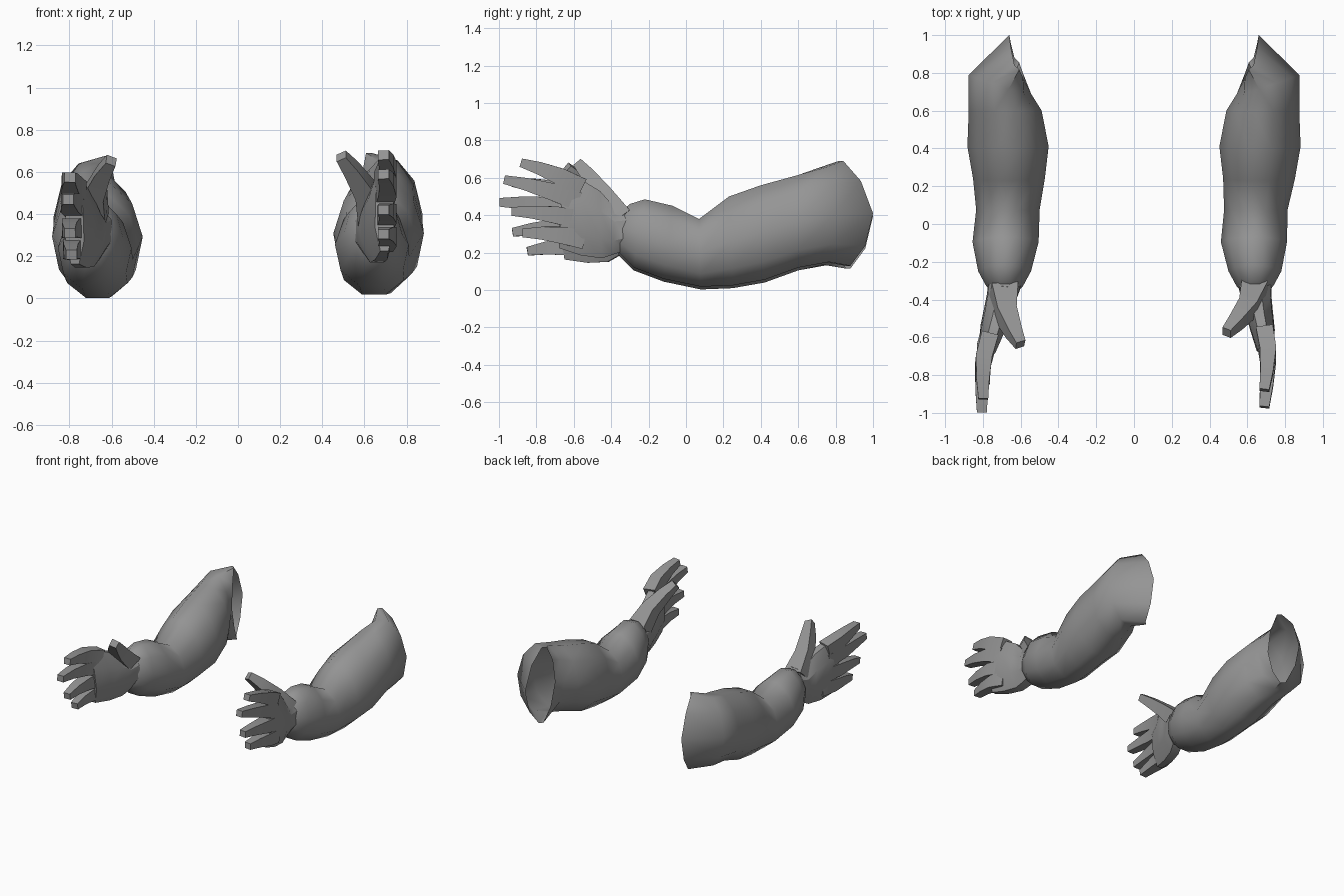
import bpy, bmesh, math
from mathutils import Vector, Matrix

if "Cube" in bpy.data.objects:
    bpy.data.objects.remove(bpy.data.objects["Cube"])

skin = bpy.data.materials.new("plain_grey")
skin.diffuse_color = (0.3, 0.3, 0.3, 1)
skin.use_nodes = True
skin.node_tree.nodes["Principled BSDF"].inputs["Base Color"].default_value = skin.diffuse_color


def section(yt, zt, yb, zb, cx, w, n, start, skew=0.0):
    """Egg-shaped ring spanning a top point and a bottom point."""
    angles = [2 * math.pi * (i + start) / n for i in range(n)]
    peak = max(math.sin(a) for a in angles)
    pts = []
    for a in angles:
        c, s = math.cos(a), math.sin(a) / peak
        t = (s + 1) / 2
        pts.append(Vector((cx + w * c * (1 - 0.08 * s) * (1.04 if start else 1),
                           yb + (yt - yb) * t + skew * c,
                           zb + (zt - zb) * t)))
    return pts


def tube_rings(path):
    """Square rings along a path of (x, y, z, half width, half height)."""
    rings = []
    for i, (x, y, z, w, h) in enumerate(path):
        p = Vector(path[max(i - 1, 0)][:3])
        q = Vector(path[min(i + 1, len(path) - 1)][:3])
        d = (q - p).normalized()
        side = Vector((1, 0, 0))
        side = (side - d * side.dot(d)).normalized()
        up = side.cross(d)
        c = Vector((x, y, z))
        rings.append([c + side * w * a + up * h * b
                      for a, b in ((1, 1), (-1, 1), (-1, -1), (1, -1))])
    return rings


def loft(name, rings, move, capped, angle=30):
    bm = bmesh.new()
    loops = [[bm.verts.new(move(p)) for p in r] for r in rings]
    n = len(rings[0])
    for a, b in zip(loops, loops[1:]):
        for i in range(n):
            j = (i + 1) % n
            bm.faces.new((a[i], a[j], b[j], b[i]))
    if capped:
        bm.faces.new(loops[0])
        bm.faces.new(loops[-1])
    bmesh.ops.recalc_face_normals(bm, faces=bm.faces)
    # open tubes: make sure the walls face outwards
    if not capped:
        f = max(bm.faces, key=lambda f: abs(f.calc_center_median().x))
        if f.normal.x * f.calc_center_median().x < 0:
            bmesh.ops.reverse_faces(bm, faces=bm.faces)
    me = bpy.data.meshes.new(name)
    bm.to_mesh(me)
    bm.free()
    me.materials.append(skin)
    ob = bpy.data.objects.new(name, me)
    bpy.context.collection.objects.link(ob)
    bpy.ops.object.select_all(action='DESELECT')
    ob.select_set(True)
    bpy.context.view_layer.objects.active = ob
    bpy.ops.object.shade_smooth_by_angle(angle=math.radians(angle))


# Arm from wrist to shoulder: top y, z, bottom y, z, centre x, half width
ARM = [(-.335, .43, -.365, .215, .64, .078),
       (-.30, .46, -.355, .195, .64, .098),
       (-.22, .485, -.28, .12, .64, .14),
       (-.07, .45, -.12, .06, .635, .175),
       (.07, .38, .08, .018, .645, .168),
       (.23, .50, .25, .025, .662, .19),
       (.40, .56, .42, .055, .667, .215),
       (.60, .615, .60, .12, .682, .193),
       (.73, .655, .75, .15, .71, .165)]
# Palm from wrist to knuckles
PALM = [(-.31, .44, -.33, .21, .64, .09),
        (-.38, .44, -.39, .19, .647, .082),
        (-.46, .53, -.45, .17, .66, .075),
        (-.56, .59, -.56, .185, .68, .066),
        (-.66, .60, -.68, .225, .695, .045)]
# Fingers: knuckle y, z, then tip y, z
FINGERS = {"index_finger": (-.56, .55, -.88, .68),
           "middle_finger": (-.58, .475, -.97, .59),
           "ring_finger": (-.57, .375, -.93, .42),
           "little_finger": (-.55, .27, -.87, .305)}
THUMB = [(.64, -.34, .38, .07, .06), (.605, -.44, .51, .05, .05),
         (.54, -.52, .61, .036, .038), (.49, -.575, .675, .025, .026)]


def right_move(p):
    return p


def left_arm_move(p):
    k = min(max((0.2 - p.y) / 0.25, 0), 1)
    return Vector((-p.x - 0.045 * k, p.y, p.z - 0.015))


WRIST = Vector((-.685, -.33, .33))
TURN = Matrix.Rotation(math.radians(-6), 3, 'Z') @ Matrix.Rotation(math.radians(10.5), 3, 'X')


def left_hand_move(p):
    q = Vector((-p.x - 0.045, p.y, p.z)) - WRIST
    return WRIST + TURN @ q


def left_thumb_move(p):
    # this thumb lies closer to the palm and a little higher
    k = min(max((-0.34 - p.y) / 0.23, 0), 1)
    return left_hand_move(p) + Vector((-.035, .01, .03)) * k


for side, arm_move, hand_move, thumb_move in (
        ("right", right_move, right_move, right_move),
        ("left", left_arm_move, left_hand_move, left_thumb_move)):
    # Arm shell, open at the shoulder where it faces the body
    rings = [section(*r, 10, 0, skew=0.05 if r is ARM[-1] else 0) for r in ARM]
    opening = []
    for i in range(10):
        a = 2 * math.pi * i / 10
        c, s = math.cos(a), math.sin(a)
        reach = .155 if c > 0 else .09
        opening.append(Vector((.62 + .04 * c, .845 + reach * c * abs(c) - .02 * s,
                               .41 + .295 * s)))
    rings.append(opening)
    loft(side + "_arm", rings, arm_move, False, 60)

    # Hand
    loft(side + "_palm", [section(*r, 8, .5) for r in PALM], hand_move, True)
    loft(side + "_thumb", tube_rings(THUMB), thumb_move, True)
    for name, (y0, z0, y1, z1) in FINGERS.items():
        path = []
        for t, x, w, h in ((0, .69, .045, .05), (.35, .71, .043, .046),
                           (.7, .703, .034, .034), (1, .69, .026, .023)):
            path.append((x, y0 + (y1 - y0) * t,
                         z0 + (z1 - z0) * t + .012 * math.sin(math.pi * t), w, h))
        loft(side + "_" + name, tube_rings(path), hand_move, True)
